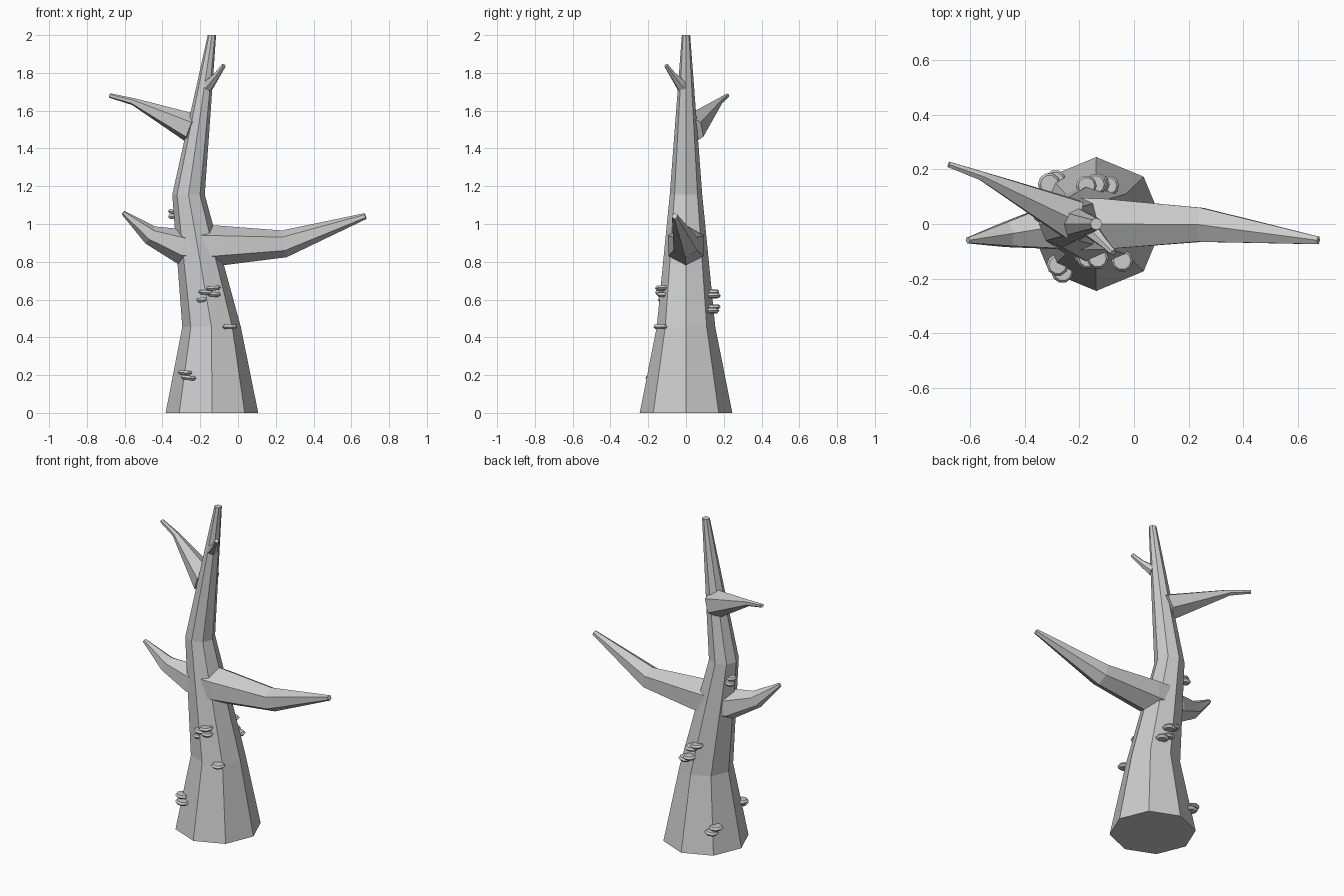
import bpy, bmesh
from math import cos, sin, pi, radians
from mathutils import Vector, Matrix

if "Cube" in bpy.data.objects:
    bpy.data.objects.remove(bpy.data.objects["Cube"])


def skin(name, rings):
    """Bridge rings of points into a capped, flat-shaded tube."""
    bm = bmesh.new()
    loops = [[bm.verts.new(p) for p in ring] for ring in rings]
    n = len(loops[0])
    for a, b in zip(loops, loops[1:]):
        for i in range(n):
            j = (i + 1) % n
            bm.faces.new((a[i], a[j], b[j], b[i]))
    bm.faces.new(loops[0][::-1])
    bm.faces.new(loops[-1])
    bmesh.ops.recalc_face_normals(bm, faces=bm.faces)
    mesh = bpy.data.meshes.new(name)
    bm.to_mesh(mesh)
    bm.free()
    obj = bpy.data.objects.new(name, mesh)
    bpy.context.collection.objects.link(obj)
    return obj


def flat_ring(x, y, z, r, n):
    return [Vector((x + r * cos(2 * pi * i / n), y + r * sin(2 * pi * i / n), z))
            for i in range(n)]


def branch(name, path, sides=6):
    """Tapered limb along (x, y, z, radius) points, one corner facing up."""
    pts = [Vector(p[:3]) for p in path]
    rings = []
    for i, p in enumerate(pts):
        t = Vector((0, 0, 0))
        if i > 0:
            t += (p - pts[i - 1]).normalized()
        if i < len(pts) - 1:
            t += (pts[i + 1] - p).normalized()
        t.normalize()
        side = t.cross(Vector((0, 0, 1))).normalized()
        up = side.cross(t)
        r = path[i][3]
        rings.append([p + r * (up * cos(2 * pi * k / sides) + side * sin(2 * pi * k / sides))
                      for k in range(sides)])
    return skin(name, rings)


def fungus(x, y, z, r, tilt):
    """Small shelf mushroom: a thin faceted lens."""
    h = 0.012
    obj = skin("shelf_fungus", [flat_ring(0, 0, -h, r * 0.7, 10), flat_ring(0, 0, 0, r, 10),
                                flat_ring(0, 0, h, r * 0.8, 10)])
    obj.matrix_world = Matrix.Translation((x, y, z)) @ Matrix.Rotation(radians(tilt), 4, 'Y')


# Trunk: eight-sided, bending and tapering
trunk = [(-0.138, 0, 0.245), (-0.14, 0.455, 0.155), (-0.262, 1.155, 0.086), (-0.138, 2.0, 0.022)]
skin("trunk", [flat_ring(x, 0, z, r, 8) for x, z, r in trunk])

# Limbs
branch("right_branch", [(-0.2, 0, 0.885, 0.11), (-0.11, 0, 0.885, 0.107),
                        (0.245, -0.003, 0.895, 0.072), (0.675, -0.06, 1.042, 0.016)])
branch("left_branch", [(-0.2, 0, 0.875, 0.1), (-0.3, -0.01, 0.88, 0.093),
                       (-0.465, -0.038, 0.942, 0.052), (-0.608, -0.06, 1.06, 0.012)])
branch("upper_left_branch", [(-0.23, 0.02, 1.50, 0.083), (-0.555, 0.175, 1.648, 0.019),
                             (-0.678, 0.218, 1.68, 0.012)])
branch("twig", [(-0.16, -0.02, 1.73, 0.033), (-0.11, -0.07, 1.79, 0.018),
                (-0.075, -0.105, 1.84, 0.012)])

# Shelf fungi clusters
for f in [(-0.28, -0.15, 0.212, 0.04, 4), (-0.262, -0.175, 0.185, 0.041, 6),
          (-0.043, -0.135, 0.455, 0.04, 0),
          (-0.17, -0.125, 0.637, 0.04, 5), (-0.132, -0.125, 0.66, 0.04, -5),
          (-0.13, -0.12, 0.627, 0.038, 4), (-0.19, -0.12, 0.598, 0.03, -3),
          (-0.175, 0.14, 0.64, 0.038, 5), (-0.14, 0.145, 0.62, 0.04, -4),
          (-0.13, 0.145, 0.56, 0.04, 4), (-0.092, 0.14, 0.54, 0.038, -5),
          (-0.31, 0.145, 0.165, 0.042, 4), (-0.288, 0.158, 0.135, 0.04, -4),
          (-0.34, 0.035, 1.065, 0.03, 5), (-0.34, 0.05, 1.04, 0.03, -5)]:
    fungus(*f)
